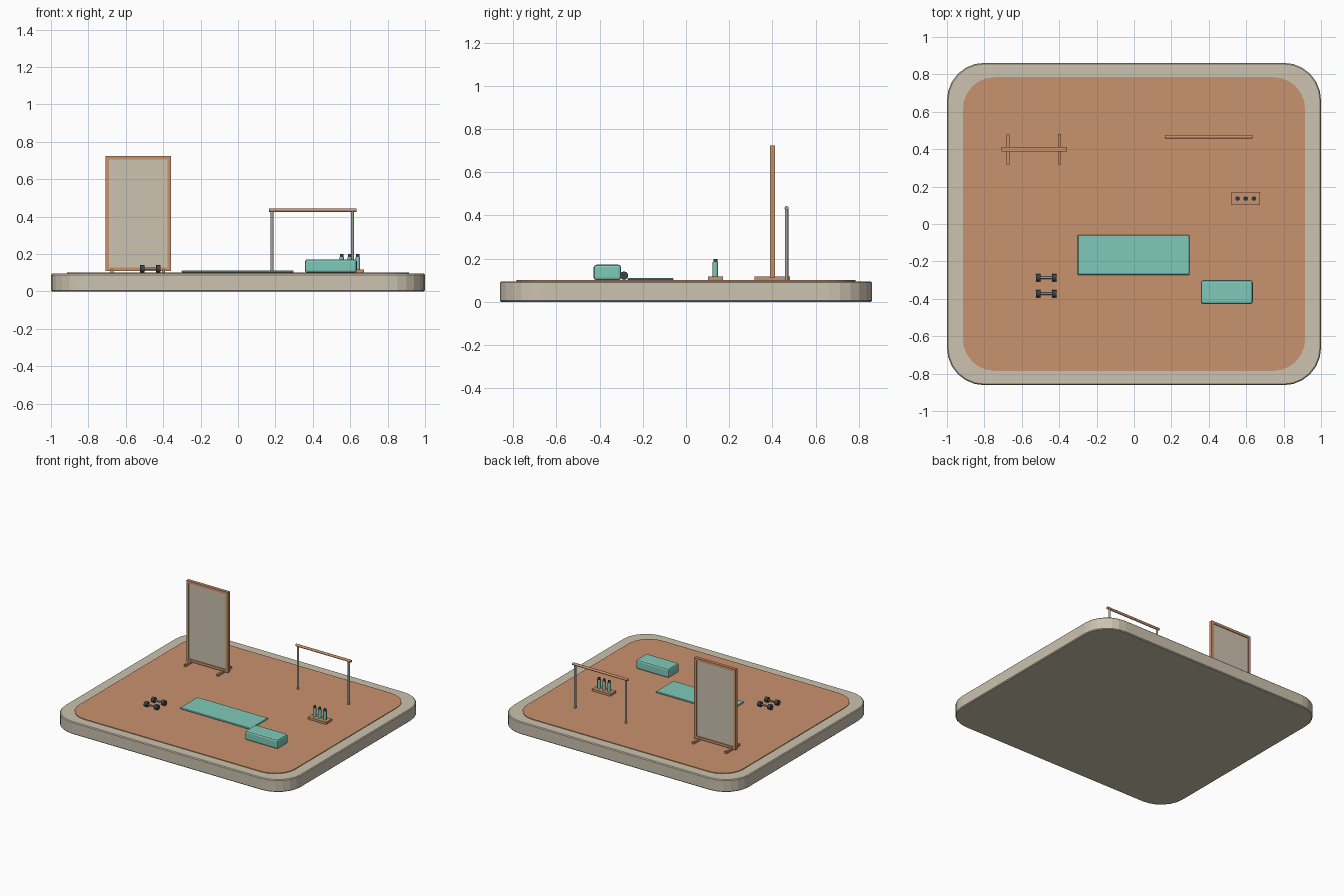
import bpy, bmesh, math
from mathutils import Matrix, Vector

if "Cube" in bpy.data.objects:
    bpy.data.objects.remove(bpy.data.objects["Cube"])


def srgb(r, g, b):
    return [((c / 255 + 0.055) / 1.055) ** 2.4 if c > 10 else c / 3295 for c in (r, g, b)] + [1]


def mat(name, *rgb):
    m = bpy.data.materials.new(name)
    m.diffuse_color = srgb(*rgb)
    m.use_nodes = True
    m.node_tree.nodes["Principled BSDF"].inputs["Base Color"].default_value = m.diffuse_color
    return m


STONE = mat("warm stone", 204, 194, 175)
WOOD = mat("terracotta wood", 201, 146, 109)
TEAL = mat("soft teal", 127, 202, 186)
DARK = mat("dark slate", 58, 68, 74)
METAL = mat("grey metal", 160, 164, 160)


def finish(bm, name, material, smooth=False):
    bmesh.ops.recalc_face_normals(bm, faces=bm.faces)
    me = bpy.data.meshes.new(name)
    bm.to_mesh(me)
    bm.free()
    me.materials.append(material)
    ob = bpy.data.objects.new(name, me)
    bpy.context.collection.objects.link(ob)
    if smooth:
        bpy.ops.object.select_all(action='DESELECT')
        ob.select_set(True)
        bpy.context.view_layer.objects.active = ob
        bpy.ops.object.shade_smooth_by_angle(angle=math.radians(40))
    return ob


def box(name, x, y, z, material, bevel=0.0, segments=1):
    """Box from (min, max) ranges with optional bevelled edges."""
    bm = bmesh.new()
    bmesh.ops.create_cube(bm, size=1)
    for v in bm.verts:
        v.co = Vector([(r[0] + r[1]) / 2 + c * (r[1] - r[0]) for r, c in zip((x, y, z), v.co)])
    if bevel:
        bmesh.ops.bevel(bm, geom=bm.edges[:], offset=bevel, segments=segments,
                        profile=0.5, affect='EDGES')
    return finish(bm, name, material)


def rod(name, center, radius, length, material, axis='Z', sides=12):
    bm = bmesh.new()
    rot = Matrix.Rotation(math.pi / 2, 4, 'Y') if axis == 'X' else Matrix()
    bmesh.ops.create_cone(bm, cap_ends=True, segments=sides, radius1=radius, radius2=radius,
                          depth=length, matrix=Matrix.Translation(center) @ rot)
    return finish(bm, name, material, True)


def slab(name, hx, hy, radius, z0, z1, material, bevel=0.0):
    """Rounded rectangle plate."""
    bm = bmesh.new()
    verts, steps = [], 6
    for i, (sx, sy) in enumerate(((1, 1), (-1, 1), (-1, -1), (1, -1))):
        for k in range(steps + 1):
            a = math.pi / 2 * (i + k / steps)
            verts.append(bm.verts.new((sx * (hx - radius) + radius * math.cos(a),
                                       sy * (hy - radius) + radius * math.sin(a), z0)))
    face = bm.faces.new(verts)
    out = bmesh.ops.extrude_face_region(bm, geom=[face])
    bmesh.ops.translate(bm, vec=(0, 0, z1 - z0),
                        verts=[g for g in out["geom"] if isinstance(g, bmesh.types.BMVert)])
    if bevel:
        rim = [e for e in bm.edges if abs(e.verts[0].co.z - e.verts[1].co.z) < 1e-5]
        bmesh.ops.bevel(bm, geom=rim, offset=bevel, segments=1, affect='EDGES')
    return finish(bm, name, material)


# Platform and floor
slab("platform", 1.0, 0.862, 0.2, 0.0, 0.095, STONE, 0.006)
slab("floor", 0.915, 0.785, 0.17, 0.09, 0.1, WOOD)

# Standing mirror
MY = 0.40
box("mirror_panel", (-0.693, -0.373), (MY - 0.006, MY + 0.006), (0.125, 0.71), STONE)
for side, x in (("left", -0.709), ("right", -0.377)):
    box("mirror_stile_" + side, (x, x + 0.019), (MY - 0.012, MY + 0.012), (0.11, 0.725), WOOD)
for part, z in (("bottom", 0.11), ("top", 0.706)):
    box("mirror_rail_" + part, (-0.69, -0.377), (MY - 0.012, MY + 0.012), (z, z + 0.019), WOOD)
for side, x in (("left", -0.673), ("right", -0.397)):
    box("mirror_foot_" + side, (x - 0.008, x + 0.008), (MY - 0.082, MY + 0.082), (0.1, 0.117), WOOD)

# Exercise barre
rod("barre_rail", (0.399, 0.466, 0.434), 0.0095, 0.468, WOOD, 'X')
for side, x in (("left", 0.182), ("right", 0.612)):
    rod("barre_post_" + side, (x, 0.466, 0.266), 0.008, 0.332, METAL)

# Mat and bolster
box("exercise_mat", (-0.302, 0.297), (-0.272, -0.058), (0.1, 0.111), TEAL, 0.004)
box("bolster", (0.358, 0.635), (-0.428, -0.300), (0.1, 0.172), TEAL, 0.013, 2)

# Bottle tray
box("bottle_tray", (0.521, 0.674), (0.101, 0.171), (0.1, 0.117), WOOD)
for i in range(3):
    x = 0.554 + i * 0.0435
    rod(f"bottle_{i + 1}", (x, 0.136, 0.151), 0.0125, 0.068, TEAL)
    rod(f"bottle_cap_{i + 1}", (x, 0.136, 0.1915), 0.0095, 0.015, DARK)

# Dumbbells
for i, y in enumerate((-0.287, -0.373)):
    rod(f"dumbbell_handle_{i + 1}", (-0.469, y, 0.121), 0.006, 0.09, METAL, 'X')
    for side, x in (("left", -0.512), ("right", -0.426)):
        rod(f"dumbbell_head_{i + 1}_{side}", (x, y, 0.121), 0.0195, 0.025, DARK, 'X')
